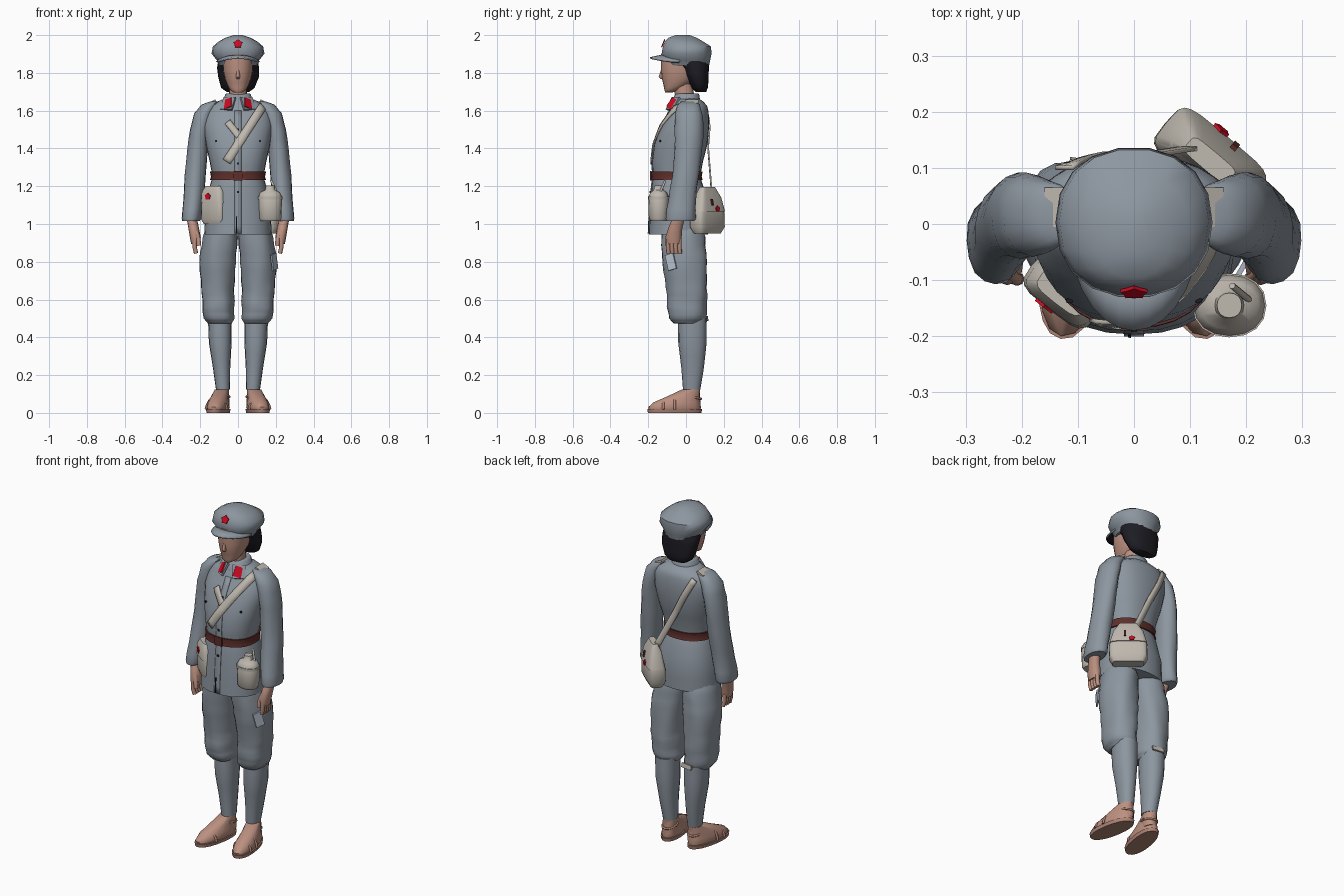
import bpy, bmesh, math
from math import sin, cos, pi, radians
from mathutils import Vector

if "Cube" in bpy.data.objects:
    bpy.data.objects.remove(bpy.data.objects["Cube"])


def material(name, *rgb):
    m = bpy.data.materials.new(name)
    m.use_nodes = True
    m.diffuse_color = (*rgb, 1)
    m.node_tree.nodes["Principled BSDF"].inputs["Base Color"].default_value = (*rgb, 1)
    return m


cloth = material("grey blue cloth", .265, .305, .35)
pale = material("pale cloth", .5, .56, .66)
skin = material("skin", .5, .28, .215)
dark = material("black hair", .012, .012, .018)
canvas = material("canvas", .52, .48, .425)
leather = material("red brown leather", .11, .028, .024)
red = material("red", .62, .003, .016)
sandal = material("sandal brown", .42, .225, .175)


def finish(name, bm, mats, loc=(0, 0, 0), turn=0, tilt=0, roll=0, angle=50):
    me = bpy.data.meshes.new(name)
    bm.to_mesh(me)
    bm.free()
    ob = bpy.data.objects.new(name, me)
    bpy.context.collection.objects.link(ob)
    for m in mats:
        me.materials.append(m)
    ob.location = loc
    ob.rotation_euler = (radians(tilt), radians(roll), radians(turn))
    bpy.ops.object.select_all(action="DESELECT")
    ob.select_set(True)
    bpy.context.view_layer.objects.active = ob
    bpy.ops.object.shade_smooth_by_angle(angle=radians(angle))
    return ob


def ring_at(rings, z):
    # blend between the two sections around a height
    for a, b in zip(rings, rings[1:]):
        if a[4] <= z <= b[4]:
            t = (z - a[4]) / (b[4] - a[4])
            return [p + (q - p) * t for p, q in zip(a, b)]
    return list(rings[0] if z < rings[0][4] else rings[-1])


def power(v, e):
    return math.copysign(abs(v) ** e, v)


def loft(name, rings, mat, n=16, p=2.2, side=1, sub=1, fold=0, **place):
    # skin through stacked sections (centre x, centre y, radius x, radius y, height)
    bm = bmesh.new()
    rows = []
    heights = [a[4] + (b[4] - a[4]) * k / sub for a, b in zip(rings, rings[1:]) for k in range(sub)]
    for z in heights + [rings[-1][4]]:
        cx, cy, rx, ry, _ = ring_at(rings, z)
        row = []
        for i in range(n):
            a = 2 * pi * i / n
            f = 1 + fold * sin(3 * a + 24 * z) * cos(2 * a - 37 * z)
            x = cx + f * rx * power(cos(a), 2 / p)
            row.append(bm.verts.new((side * x, cy + f * ry * power(sin(a), 2 / p), z)))
        rows.append(row)
    for lo, hi in zip(rows, rows[1:]):
        for i in range(n):
            j = (i + 1) % n
            bm.faces.new((lo[i], lo[j], hi[j], hi[i]))
    bm.faces.new(rows[0])
    bm.faces.new(rows[-1])
    bmesh.ops.recalc_face_normals(bm, faces=bm.faces)
    return finish(name, bm, [mat], **place)


def box(name, size, mat, loc, **turns):
    bm = bmesh.new()
    bmesh.ops.create_cube(bm, size=1)
    bmesh.ops.scale(bm, vec=size, verts=bm.verts)
    return finish(name, bm, [mat], loc, angle=30, **turns)


def star(name, r, loc, **turns):
    bm = bmesh.new()
    pts = [(r * (1, .75)[i % 2], pi / 2 + pi * i / 5) for i in range(10)]
    face = bm.faces.new([bm.verts.new((d * cos(a), .003, d * sin(a))) for d, a in pts])
    out = bmesh.ops.extrude_face_region(bm, geom=[face])["geom"]
    bmesh.ops.translate(bm, vec=(0, -.006, 0), verts=[v for v in out if isinstance(v, bmesh.types.BMVert)])
    bmesh.ops.recalc_face_normals(bm, faces=bm.faces)
    return finish(name, bm, [red], loc, angle=30, **turns)


def tube(name, pts, r, mat):
    cu = bpy.data.curves.new(name, "CURVE")
    cu.dimensions = "3D"
    cu.bevel_depth, cu.bevel_resolution, cu.use_fill_caps = r, 2, True
    sp = cu.splines.new("POLY")
    sp.points.add(len(pts) - 1)
    for q, p in zip(sp.points, pts):
        q.co = (*p, 1)
    cu.materials.append(mat)
    bpy.context.collection.objects.link(bpy.data.objects.new(name, cu))


# Jacket body
JACKET = [(0, -.04, .178, .157, .945), (0, -.037, .173, .154, 1.08), (0, -.045, .15, .137, 1.2),
          (0, -.05, .135, .125, 1.25), (0, -.045, .15, .135, 1.33), (0, -.028, .17, .141, 1.42),
          (0, -.005, .185, .128, 1.52), (0, .014, .175, .106, 1.59), (0, .018, .15, .094, 1.625),
          (0, .015, .105, .075, 1.65), (0, .005, .07, .06, 1.665)]
loft("jacket", JACKET, cloth, n=28, p=2.3, sub=2)


def jacket_y(x, z, side):
    _, cy, rx, ry, _ = ring_at(JACKET, z)
    u = min(abs(x) / rx, .96)
    return cy + side * ry * (1 - u ** 2.3) ** (1 / 2.3)


def ribbon(name, a, b, width, mat, side=-1, gap=.005, hang=None):
    # flat band lying on the jacket between two (x, z) points
    bm = bmesh.new()
    a, b = Vector(a), Vector(b)
    d = (b - a).normalized() * width / 2
    rows = []
    for i in range(17):
        c = a.lerp(b, i / 16)
        row = []
        for k in (-1, 0, 1):
            x, z = c.x - d.y * k, c.y + d.x * k
            y = jacket_y(x, z, side) + side * gap
            if hang:
                y = max(y, hang[0] + (hang[1] - hang[0]) * i / 16)
            row.append(bm.verts.new((x, y, z)))
        rows.append(row)
    for p, q in zip(rows, rows[1:]):
        for k in (0, 1):
            bm.faces.new((p[k], p[k + 1], q[k + 1], q[k]))
    ob = finish(name, bm, [mat])
    m = ob.modifiers.new("thickness", "SOLIDIFY")
    m.thickness, m.offset = .008, 0


ribbon("jacket_placket", (0, 1.6), (0, .95), .035, cloth, gap=0)
ribbon("hem_slit", (-.008, 1.04), (-.008, .95), .006, dark, gap=.002)
for z in (1.5, 1.395, 1.32, 1.17):
    box("button", (.011, .008, .011), dark, (0, jacket_y(0, z, -1) - .004, z))
ribbon("front_strap", (.135, 1.63), (-.06, 1.33), .045, canvas, gap=.006)
ribbon("crossing_strap", (-.055, 1.54), (.005, 1.465), .035, canvas)
ribbon("back_strap", (-.125, 1.62), (.1, 1.18), .035, canvas, 1, .006, (.1, .135))

# Belt follows the jacket waist
belt_rings = []
for z in (1.232, 1.25, 1.277):
    cx, cy, rx, ry, _ = ring_at(JACKET, z)
    belt_rings.append((cx, cy, rx + .008, ry + .008, z))
loft("belt", belt_rings, leather, n=28, p=2.3)
box("belt_buckle", (.05, .008, .05), leather, (0, -.186, 1.255))

# Collar and neck
loft("neck", [(0, 0, .05, .052, 1.62), (0, -.015, .046, .05, 1.74)], skin)
loft("collar", [(0, 0, .085, .078, 1.635), (0, .005, .068, .065, 1.685), (0, .01, .06, .055, 1.692)], cloth)

# Head
loft("head", [(0, -.09, .022, .02, 1.697), (0, -.077, .04, .037, 1.707), (0, -.053, .057, .066, 1.735),
              (0, -.036, .07, .092, 1.77), (0, -.03, .079, .102, 1.81), (0, -.025, .083, .108, 1.9)],
     skin, n=20, sub=2)
loft("nose", [(0, -.124, .008, .01, 1.768), (0, -.128, .012, .017, 1.778), (0, -.124, .006, .006, 1.825)], skin, n=8)
loft("hair", [(0, .08, .06, .028, 1.7), (0, .073, .088, .043, 1.72), (0, .06, .107, .06, 1.775),
              (0, .048, .111, .074, 1.825), (0, .03, .108, .09, 1.852), (0, -.006, .103, .127, 1.878)],
     dark, n=20, fold=.03, sub=2)

# Cap with visor and badge
loft("cap", [(0, .012, .1, .112, 1.84), (0, .008, .113, .122, 1.868), (0, .003, .14, .134, 1.902),
             (0, .005, .133, .129, 1.94), (0, -.012, .1, .101, 1.968), (0, -.018, .068, .078, 1.985),
             (0, -.018, .025, .038, 2)], cloth, n=18, p=2.2)
bm = bmesh.new()
rows = []
for t in (0, .5, 1):
    row = []
    for i in range(13):
        a = radians(-78 + 13 * i)
        row.append(bm.verts.new(((.106 + .012 * t) * sin(a), -(.115 + .075 * t) * cos(a),
                                 1.9 - .017 * t - .025 * sin(a) ** 2)))
    rows.append(row)
for p, q in zip(rows, rows[1:]):
    for i in range(12):
        f = bm.faces.new((p[i], p[i + 1], q[i + 1], q[i]))
        f.normal_update()
        if f.normal.z < 0:
            f.normal_flip()
visor = finish("cap_visor", bm, [cloth, dark])
m = visor.modifiers.new("thickness", "SOLIDIFY")
m.thickness, m.material_offset = .009, 1
star("cap_badge", .025, (0, -.122, 1.954), tilt=-22)

# Paired parts
for s, word in ((1, "left_"), (-1, "right_")):
    loft(word + "sleeve", [(.25, -.032, .046, .075, 1.015), (.247, -.03, .052, .08, 1.03),
                           (.236, -.02, .054, .073, 1.13), (.226, -.002, .056, .07, 1.25),
                           (.214, .012, .054, .073, 1.4), (.202, .015, .053, .077, 1.5),
                           (.18, .015, .053, .072, 1.585), (.15, .015, .045, .058, 1.632),
                           (.12, .015, .03, .04, 1.648)], cloth, p=2, side=s, sub=2, fold=.04)
    loft(word + "hand", [(.226, -.066, .022, .036, .895), (.226, -.066, .029, .043, .93),
                         (.236, -.055, .028, .036, .985), (.247, -.035, .027, .034, 1.04)],
         skin, n=12, side=s)
    for i in range(4):
        y = -.095 + .02 * i
        tube(word + "finger", [(s * .23, y, .92), (s * .229, y, .875), (s * .222, y + .003, .845)], .0115, skin)
    tube(word + "thumb", [(s * .222, -.085, .96), (s * .21, -.098, .92), (s * .207, -.098, .885)], .012, skin)
    box(word + "shoulder_strap", (.045, .07, .012), canvas, (s * .137, .03, 1.645), roll=s * 25)
    box(word + "collar_wing", (.072, .012, .075), cloth, (s * .053, -.068, 1.637), turn=s * 32, tilt=-30)
    box(word + "collar_tab", (.05, .009, .058), red, (s * .055, -.073, 1.637), turn=s * 32, tilt=-30, roll=s * 20)
    box(word + "pocket_button", (.01, .008, .01), dark, (s * .115, jacket_y(.115, 1.44, -1) - .002, 1.44))

    loft(word + "trouser_leg", [(.097, .01, .062, .075, .472), (.102, .005, .082, .098, .5),
                                (.105, .005, .084, .106, .56), (.108, .005, .087, .108, .66),
                                (.107, -.006, .097, .118, .8), (.092, -.018, .093, .116, .93),
                                (.08, -.025, .075, .1, 1.02)], cloth, n=20, side=s, sub=3, fold=.05)
    loft(word + "leg_wrap", [(.08, .03, .037, .046, .125), (.087, .035, .046, .06, .24),
                             (.094, .034, .06, .075, .37), (.096, .034, .063, .076, .5)], cloth, side=s, sub=2)
    loft(word + "ankle", [(.08, .035, .034, .042, .04), (.08, .03, .033, .042, .14)], skin, side=s)

    # Foot and sandal, toes turned slightly out
    place = dict(loc=(s * .105, -.06, 0), turn=s * 10)
    loft(word + "foot", [(0, 0, .05, .138, .015), (0, 0, .056, .142, .03), (0, .01, .052, .126, .055),
                         (0, .045, .044, .09, .085), (-.004, .09, .036, .048, .125)], skin, side=s, **place)
    loft(word + "sandal_sole", [(0, 0, .056, .144, 0), (0, 0, .06, .147, .02)], sandal, n=20, side=s, **place)
    for y, h in ((-.12, .068), (-.06, .085)):
        arc = [(s * (.108 - y / 20) + .056 * cos(pi * i / 8), y, .018 + (h - .018) * sin(pi * i / 8))
               for i in range(9)]
        tube(word + "sandal_strap", arc, .007, sandal)
    loop = [(s * .083 + .038 * cos(pi * i / 6), .03 + .05 * sin(pi * i / 6), .085 - .01 * sin(pi * i / 6))
            for i in range(13)]
    tube(word + "heel_strap", loop, .006, sandal)

box("trouser_patch", (.009, .05, .085), pale, (.192, -.08, .8), turn=-30, tilt=15)
box("knee_patch", (.07, .009, .026), canvas, (-.08, .108, .5), turn=-8, tilt=10)

# Hip pouch with flap
place = dict(loc=(-.125, -.12, 0), turn=-38)
loft("hip_pouch", [(0, 0, .06, .028, 1), (0, 0, .074, .038, 1.025), (0, 0, .072, .038, 1.1),
                   (0, 0, .06, .032, 1.18)], canvas, p=4, **place)
loft("hip_pouch_flap", [(0, 0, .074, .042, 1.11), (0, 0, .068, .04, 1.17), (0, 0, .05, .026, 1.2)],
     canvas, p=4, **place)
star("hip_pouch_star", .02, (-.16, -.146, 1.145), turn=-38)

# Canteen in its cover
loft("canteen", [(0, 0, .052, .042, 1.015), (0, 0, .06, .052, 1.03), (0, 0, .063, .054, 1.145),
                 (0, 0, .052, .042, 1.168), (0, 0, .026, .026, 1.18), (0, 0, .022, .022, 1.205)],
     canvas, loc=(.17, -.145, 0))
loft("canteen_band", [(0, 0, .066, .057, 1.13), (0, 0, .066, .057, 1.145)], canvas, loc=(.17, -.145, 0))
for x in (.125, .215):
    tube("canteen_strap", [(x, -.14, 1.13), (x - .01, -.135, 1.17), (x - .04, -.11, 1.23)], .006, canvas)

# Satchel at the back
place = dict(loc=(.135, .113, 0), turn=-40)
loft("satchel", [(0, 0, .085, .034, .95), (0, 0, .104, .05, .985), (0, 0, .102, .048, 1.06),
                 (0, 0, .075, .032, 1.15), (0, 0, .045, .015, 1.19)], canvas, n=20, p=5, **place)
loft("satchel_flap", [(0, .004, .103, .049, 1.065), (0, .004, .082, .036, 1.14), (0, 0, .05, .018, 1.195)],
     canvas, n=20, p=5, **place)
star("satchel_star", .017, (.156, .168, 1.08), turn=140, tilt=-10)
box("satchel_buckle", (.012, .008, .035), leather, (.18, .139, 1.115), turn=140, tilt=-12)
